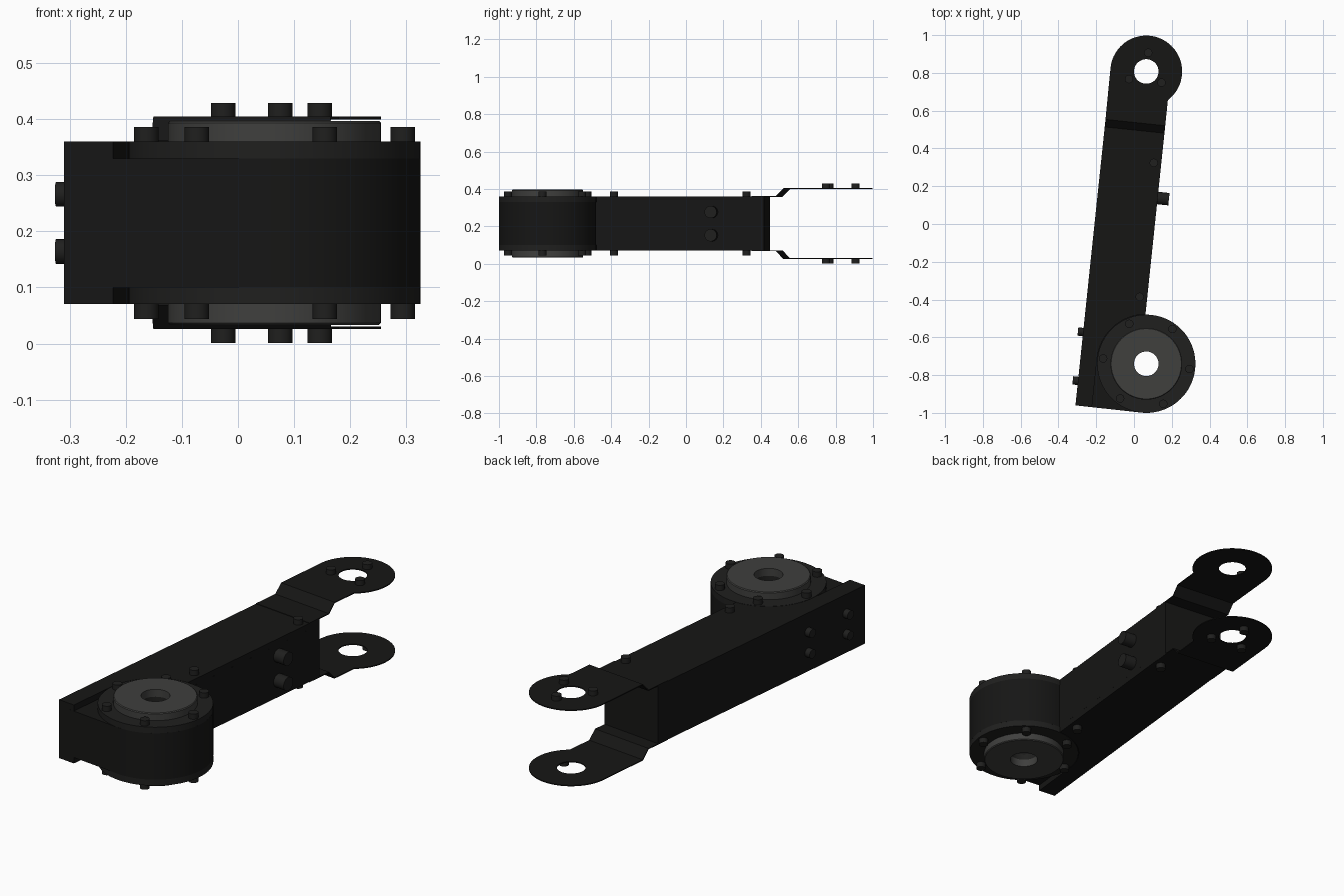
import bpy, bmesh
from math import sin, cos, pi, radians
from mathutils import Matrix, Vector

if "Cube" in bpy.data.objects:
    bpy.data.objects.remove(bpy.data.objects["Cube"])

# Local frame: x across the arm, y along it, z measured from the mid-plane
FRAME = Matrix.Translation((-0.31, -0.96, 0.215)) @ Matrix.Rotation(radians(-6), 4, 'Z')
MX, MY, MR = 0.35, 0.258, 0.26        # motor centre and radius
RX, RY, RR = 0.188, 1.797, 0.19       # end ring centre and radius
HOLE = 0.065
W, L = 0.318, 1.418                   # arm width and length
HALF, INNER, TAB, TOP = 0.145, 0.115, 0.187, 0.214


def mat(name, v):
    m = bpy.data.materials.new(name)
    m.diffuse_color = (v, v, v * 0.95, 1)
    m.use_nodes = True
    m.node_tree.nodes["Principled BSDF"].inputs["Base Color"].default_value = m.diffuse_color
    return m


BODY, TRIM, DISC = mat("black", 0.008), mat("charcoal", 0.014), mat("grey", 0.05)


def add(name, bm, material):
    bmesh.ops.recalc_face_normals(bm, faces=bm.faces)
    me = bpy.data.meshes.new(name)
    bm.to_mesh(me)
    bm.free()
    ob = bpy.data.objects.new(name, me)
    bpy.context.collection.objects.link(ob)
    ob.matrix_world = FRAME
    me.materials.append(material)
    return ob


def arc(cx, cy, r, a0, a1, n=48):
    return [(cx + r * cos(radians(a0 + (a1 - a0) * i / n)),
             cy + r * sin(radians(a0 + (a1 - a0) * i / n))) for i in range(n + 1)]


def extrude(name, pts, z0, z1, material):
    bm = bmesh.new()
    f = bm.faces.new([bm.verts.new((x, y, z0)) for x, y in pts])
    g = bmesh.ops.extrude_face_region(bm, geom=[f])["geom"]
    bmesh.ops.translate(bm, vec=(0, 0, z1 - z0),
                        verts=[v for v in g if isinstance(v, bmesh.types.BMVert)])
    return add(name, bm, material)


def lathe(name, profile, cx, cy, material):
    bm = bmesh.new()
    vs = [bm.verts.new((cx + r, cy, z)) for r, z in profile]
    es = [bm.edges.new((vs[i - 1], vs[i])) for i in range(len(vs))]
    bmesh.ops.spin(bm, geom=vs + es, cent=(cx, cy, 0), axis=(0, 0, 1),
                   angle=2 * pi, steps=64)
    bmesh.ops.remove_doubles(bm, verts=bm.verts, dist=1e-5)
    return add(name, bm, material)


def rod(name, base, tip, r, material, seg=24):
    base, tip = Vector(base), Vector(tip)
    d = tip - base
    bm = bmesh.new()
    m = Matrix.Translation((base + tip) / 2) @ d.to_track_quat('Z', 'Y').to_matrix().to_4x4()
    bmesh.ops.create_cone(bm, cap_ends=True, segments=seg, radius1=r, radius2=r,
                          depth=d.length, matrix=m)
    return add(name, bm, material)


def cut_hole(ob, x, y):
    c = rod("hole_cutter", (x, y, -0.5), (x, y, 0.5), HOLE, BODY, 64)
    c.hide_render = True
    c.hide_set(True)
    b = ob.modifiers.new("hole", 'BOOLEAN')
    b.operation, b.solver, b.object = 'DIFFERENCE', 'EXACT', c


# Arm core merged with the round motor housing
core = extrude("arm_and_motor_housing",
               [(0, 0)] + arc(MX, MY, MR, -90, 97, 64) + [(W, L), (0, L)],
               -INNER, INNER, BODY)
cut_hole(core, MX, MY)

for s, side in ((1, "top"), (-1, "bottom")):
    # Arm cover with a slot around the motor
    extrude(f"arm_cover_{side}",
            [(0, 0), (0.088, 0)] + arc(MX, MY, 0.262, 180, 97) + [(W, L), (0, L)],
            s * INNER, s * HALF, BODY)

    # Motor flange and output disc
    lathe(f"motor_flange_{side}",
          [(HOLE, s * INNER), (MR, s * INNER), (MR, s * HALF), (HOLE, s * HALF)],
          MX, MY, TRIM)
    lathe(f"output_disc_{side}",
          [(HOLE, s * HALF), (0.19, s * HALF), (0.19, s * 0.178),
           (0.186, s * 0.182), (HOLE, s * 0.182)], MX, MY, DISC)

    # Folded fork plate ending in a ring
    bm = bmesh.new()
    rows = [(1.35, HALF), (1.483, HALF), (1.523, TAB)]
    lv = [bm.verts.new((0, y, s * z)) for y, z in rows]
    rv = [bm.verts.new((W, y, s * z)) for y, z in rows]
    for i in range(2):
        bm.faces.new((lv[i], rv[i], rv[i + 1], lv[i + 1]))
    rim = [bm.verts.new((x, y, s * TAB)) for x, y in arc(RX, RY, RR, -47, 180)]
    bm.faces.new([lv[2], rv[2]] + rim)
    plate = add(f"fork_plate_{side}", bm, BODY)
    sol = plate.modifiers.new("sheet", 'SOLIDIFY')
    sol.thickness, sol.offset = 0.005, 0
    cut_hole(plate, RX, RY)

    # Bolts around the flange, around the ring and along the cover
    spots = [(MX + 0.23 * cos(radians(a)), MY + 0.23 * sin(radians(a)), HALF, 0.171)
             for a in range(-1, 359, 60)]
    spots += [(RX + 0.1 * cos(radians(a)), RY + 0.1 * sin(radians(a)), TAB, TOP)
              for a in (90, 210, 330)]
    spots += [(0.278, y, HALF, 0.171) for y in (0.607, 1.32)]
    for i, (x, y, z0, z1) in enumerate(spots):
        rod(f"bolt_{side}_{i}", (x, y, s * z0), (x, y, s * z1), 0.022, TRIM)

    # Bolts on the left wall and connectors on the right wall
    for i, y in enumerate((0.13, 0.39)):
        rod(f"side_bolt_{side}_{i}", (0.01, y, s * 0.051), (-0.028, y, s * 0.051), 0.022, TRIM)
    rod(f"side_connector_{side}", (0.30, 1.137, s * 0.062), (0.378, 1.137, s * 0.062), 0.033, TRIM)

# Bake cut parts, then smooth round surfaces while keeping edges sharp
bpy.ops.object.select_all(action='DESELECT')
for ob in bpy.context.scene.objects:
    if not ob.hide_render:
        ob.select_set(True)
        bpy.context.view_layer.objects.active = ob
bpy.ops.object.convert(target='MESH')
bpy.ops.object.shade_smooth_by_angle(angle=radians(30))
for ob in [o for o in bpy.data.objects if o.hide_render]:
    bpy.data.objects.remove(ob)
